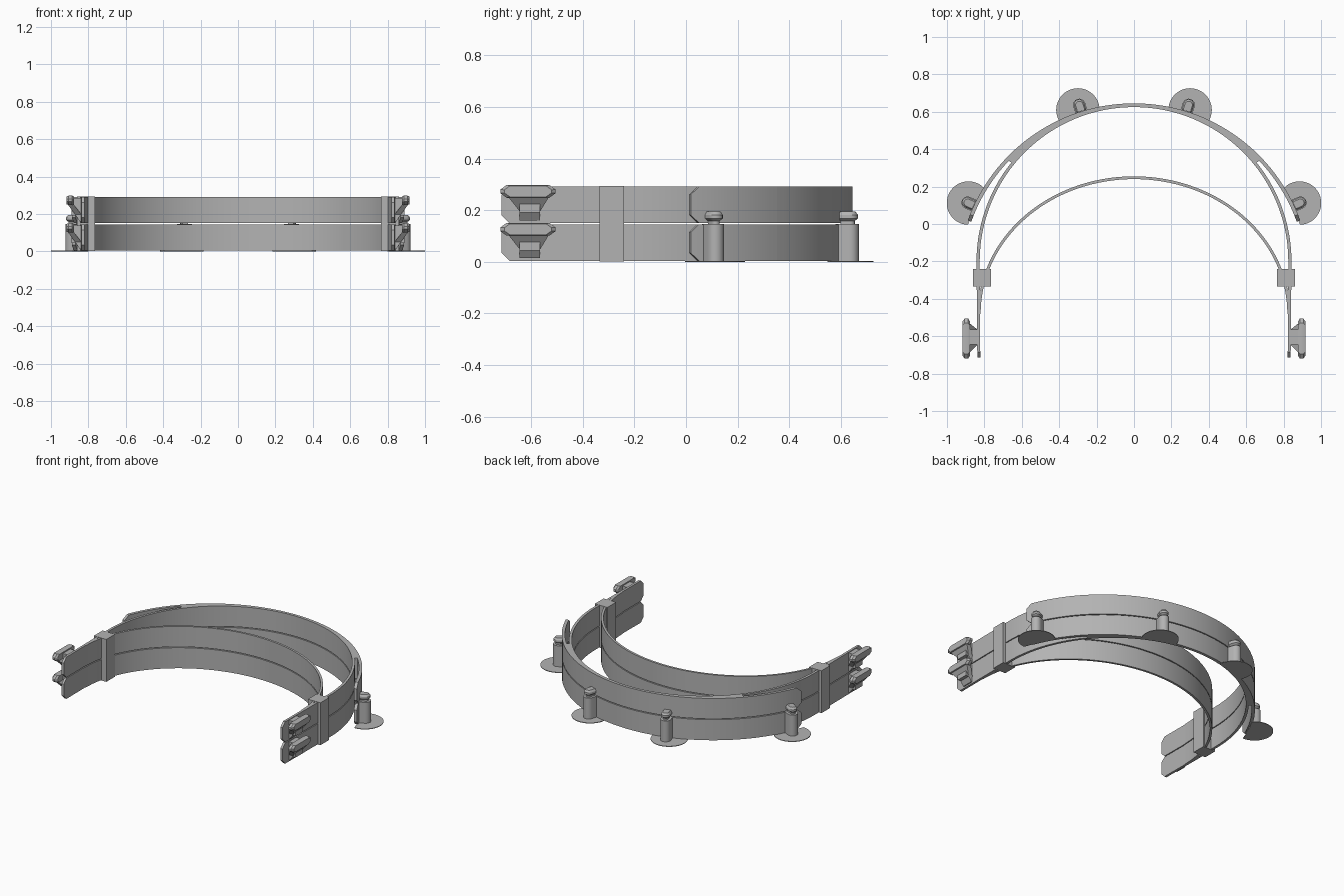
import bpy, bmesh, math

if "Cube" in bpy.data.objects:
    bpy.data.objects.remove(bpy.data.objects["Cube"])

grey = bpy.data.materials.new("light_grey")
grey.diffuse_color = (0.45, 0.45, 0.45, 1)
grey.use_nodes = True
grey.node_tree.nodes["Principled BSDF"].inputs["Base Color"].default_value = grey.diffuse_color


def finish(name, bm):
    bmesh.ops.recalc_face_normals(bm, faces=bm.faces)
    me = bpy.data.meshes.new(name)
    bm.to_mesh(me)
    bm.free()
    ob = bpy.data.objects.new(name, me)
    bpy.context.collection.objects.link(ob)
    me.materials.append(grey)
    bpy.ops.object.select_all(action='DESELECT')
    ob.select_set(True)
    bpy.context.view_layer.objects.active = ob
    bpy.ops.object.shade_smooth_by_angle(angle=math.radians(30))
    return ob


def loft(name, rings):
    """Skin a list of closed rings and cap both ends."""
    bm = bmesh.new()
    vs = [[bm.verts.new(p) for p in r] for r in rings]
    n = len(vs[0])
    for a, b in zip(vs, vs[1:]):
        for i in range(n):
            j = (i + 1) % n
            bm.faces.new((a[i], a[j], b[j], b[i]))
    bm.faces.new(vs[0])
    bm.faces.new(vs[-1])
    return finish(name, bm)


def band(name, stations, z0, z1, cut=0.03):
    """Upright strip through (outer, inner) points; end corners are chamfered."""
    last = len(stations) - 1
    rings = []
    for i, (o, q) in enumerate(stations):
        c = cut if i in (0, last) else 0
        rings.append([(*o, z0 + c), (*o, z1 - c), (*q, z1 - c), (*q, z0 + c)])
    return loft(name, rings)


def arc(r, a, cy):
    return (r * math.sin(a), cy + r * math.cos(a))


CI, RI = -0.20, 0.842      # main frame arc
CO, RO = -0.299, 0.944     # outer arc with flared tabs
N = 64

# Main frame: half circle with straight side arms
frame = [((-0.838, y), (-0.822, y)) for y in (-0.715, -0.685)]
for i in range(N + 1):
    a = -math.pi / 2 + math.pi * i / N
    frame.append((arc(RI, a, CI), arc(RI - 0.017, a, CI)))
frame += [((0.838, y), (0.822, y)) for y in (-0.685, -0.715)]

# Outer arc: thick where it joins the frame, thin on the free tabs
SPLIT, TIP = 0.81, 1.232


def outer_station(a, thin):
    o = arc(RO, a, CO)
    if thin:
        return (o, arc(RO - 0.02, a, CO))
    f = math.atan2(o[0], o[1] - CI)
    return (o, arc(RI - 0.008, f, CI))


tab = [TIP - 0.005, TIP - 0.04] + [TIP - 0.04 - (TIP - 0.04 - SPLIT) * k / 10 for k in range(1, 11)]
outer = [outer_station(-a, True) for a in tab]
outer += [outer_station(-SPLIT + 2 * SPLIT * i / 44, False) for i in range(45)]
outer += [outer_station(a, True) for a in reversed(tab)]

# Forehead band: half ellipse merging into the side arms
head = []
for i in range(N + 1):
    a = -math.pi / 2 + math.pi * i / N
    s, c = math.sin(a), math.cos(a)
    head.append(((0.835 * s, -0.48 + 0.735 * c), (0.82 * s, -0.48 + 0.72 * c)))


def hook(level, z, side):
    """T shaped strap hook: chamfered bar, web to the arm, tapered support."""
    def ring(x, g):
        pts = [(-0.695, 0.10), (-0.72, 0.118), (-0.72, 0.132), (-0.695, 0.15),
               (-0.53, 0.15), (-0.505, 0.132), (-0.505, 0.118), (-0.53, 0.10)]
        return [(side * x, -0.612 + (y + 0.612) * g, z + 0.122 + (h - 0.125) * g) for y, h in pts]
    loft(level + "_hook_bar", [ring(0.877, 0.85), ring(0.887, 1), ring(0.905, 1), ring(0.917, 0.85)])

    def rect(x0, x1, y0, y1, h):
        return [(side * x, y, z + h) for x, y in ((x0, y0), (x1, y0), (x1, y1), (x0, y1))]
    loft(level + "_hook_support", [rect(0.836, 0.846, -0.645, -0.565, 0.01),
                                   rect(0.836, 0.87, -0.645, -0.565, 0.045),
                                   rect(0.88, 0.912, -0.69, -0.53, 0.102)])
    loft(level + "_hook_web", [rect(0.83, 0.89, -0.645, -0.565, 0.04),
                               rect(0.83, 0.89, -0.645, -0.565, 0.135)])


for level, z0, z1 in (("lower", 0.004, 0.145), ("upper", 0.151, 0.291)):
    band(level + "_frame", frame, z0, z1)
    band(level + "_outer_arc", outer, z0, z1)
    band(level + "_forehead_band", head, z0, z1, 0)
    for side in (-1, 1):
        hook(level, z0, side)

# Clips holding both levels together
for side in (-1, 1):
    clip = [(side * x, y) for x, y in ((0.765, -0.335), (0.86, -0.335), (0.86, -0.24), (0.765, -0.24))]
    loft("side_clip", [[(*p, z) for p in clip] for z in (0.002, 0.293)])


# Shield pins with their foot discs around the outer arc
def pin_ring(a, half, r_in, r_out, z):
    """Rounded slot section pointing outwards from the arc."""
    pts = [(-half, r_in)]
    for k in range(9):
        t = math.pi * k / 8
        pts.append((-half * math.cos(t), r_out - half + half * math.sin(t)))
    pts.append((half, r_in))
    s, c = math.sin(a), math.cos(a)
    return [(u * c + r * s, CO - u * s + r * c, z) for u, r in pts]


for x, y in ((-0.885, 0.112), (-0.3, 0.61), (0.3, 0.61), (0.885, 0.112)):
    a = math.atan2(x, y - CO)
    # slot axis sits slightly towards the middle on the rear pins
    ap = a * 0.95 if abs(x) < 0.5 else a
    loft("pin_post", [pin_ring(ap, 0.033, 0.93, 1.014, z) for z in (0.0, 0.147)])
    loft("pin_knob", [pin_ring(ap, h, 0.945, r, z) for h, r, z in
                      ((0.016, 0.998, 0.145), (0.016, 0.998, 0.158), (0.028, 1.01, 0.168),
                       (0.028, 1.01, 0.182), (0.02, 1.0, 0.195))])
    disc = []
    for k in range(48):
        t = 2 * math.pi * k / 48
        px, py = x + 0.116 * math.cos(t), y + 0.116 * math.sin(t)
        d = math.hypot(px, py - CO)
        if d >= 0.935:
            disc.append((px, py))
        else:
            # the inner edge follows the arc
            disc.append((px * 0.935 / d, CO + (py - CO) * 0.935 / d))
    loft("foot_disc", [[(*p, z) for p in disc] for z in (0.0, 0.004)])
